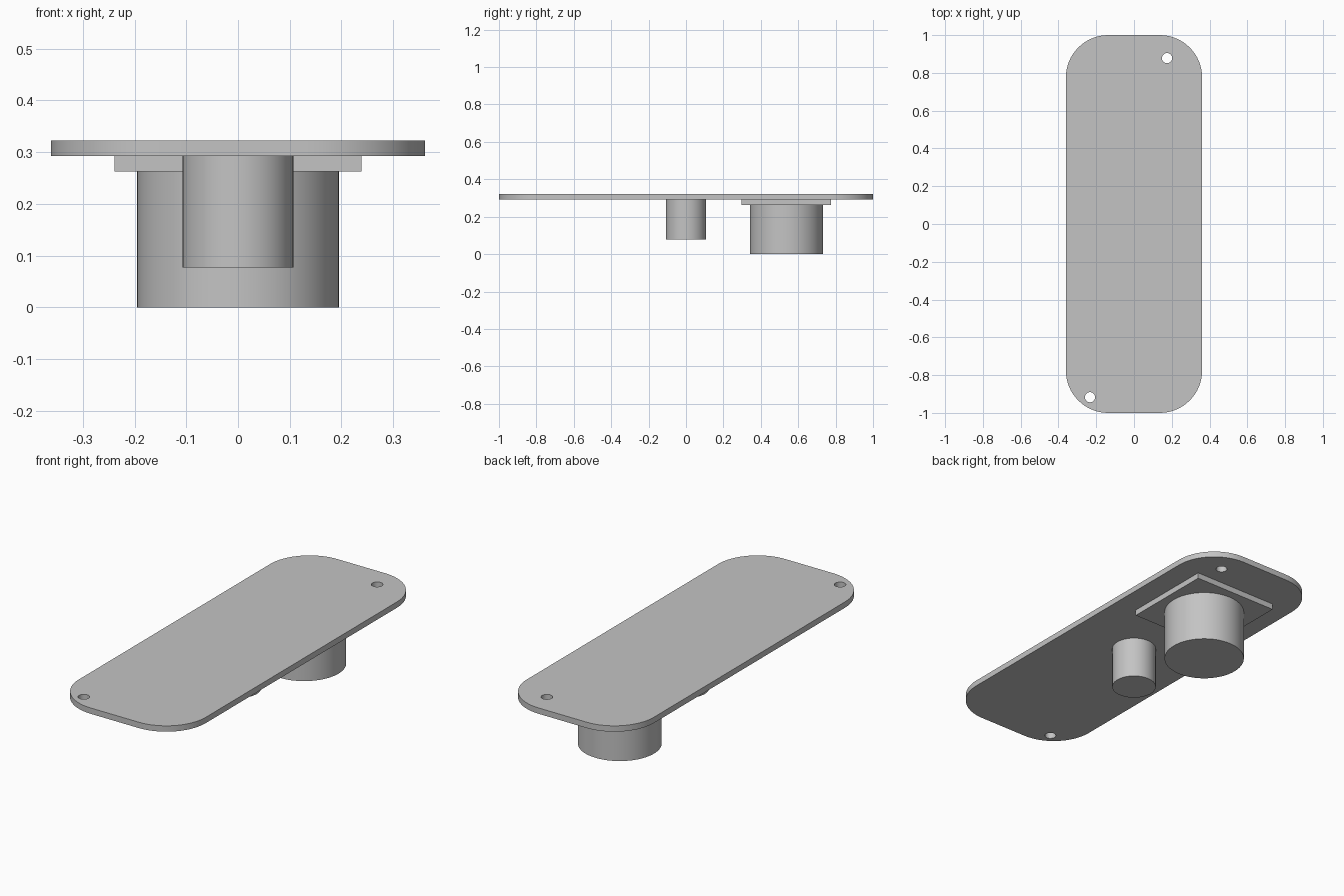
import bpy
import bmesh
from math import radians

cube = bpy.data.objects.get("Cube")
if cube:
    bpy.data.objects.remove(cube, do_unlink=True)

grey = bpy.data.materials.new("plain grey")
grey.use_nodes = True
colour = (0.55, 0.55, 0.55, 1)
grey.diffuse_color = colour
grey.node_tree.nodes["Principled BSDF"].inputs["Base Color"].default_value = colour

PLATE_BOTTOM, PLATE_TOP = 0.292, 0.322
PAD_BOTTOM = 0.262
KNOB_Y = 0.537


def finish(obj, name):
    obj.name = obj.data.name = name
    obj.data.materials.clear()
    obj.data.materials.append(grey)
    return obj


def smooth(obj):
    bpy.ops.object.select_all(action="DESELECT")
    obj.select_set(True)
    bpy.context.view_layer.objects.active = obj
    bpy.ops.object.shade_smooth_by_angle(angle=radians(30))


def box(name, size, y, low, high):
    bpy.ops.mesh.primitive_cube_add(size=1, location=(0, y, (low + high) / 2))
    obj = bpy.context.object
    obj.scale = (size[0], size[1], high - low)
    bpy.ops.object.transform_apply(location=False, rotation=False)
    return finish(obj, name)


def cylinder(name, radius, x, y, low, high, sides=64):
    bpy.ops.mesh.primitive_cylinder_add(
        vertices=sides, radius=radius, depth=high - low,
        location=(x, y, (low + high) / 2))
    return finish(bpy.context.object, name)


# Cover plate with rounded corners
plate = box("cover_plate", (0.722, 2), 0, PLATE_BOTTOM, PLATE_TOP)
bm = bmesh.new()
bm.from_mesh(plate.data)
upright = [e for e in bm.edges
           if abs(e.verts[0].co.z - e.verts[1].co.z) > 0.01]
bmesh.ops.bevel(bm, geom=upright, offset=0.225, segments=16,
                profile=0.5, affect="EDGES")
bm.to_mesh(plate.data)
bm.free()

# Screw holes through two opposite corners
for x, y in ((0.175, 0.878), (-0.233, -0.917)):
    cutter = cylinder("hole_cutter", 0.027, x, y, PLATE_BOTTOM - 0.1, PLATE_TOP + 0.1, 32)
    cutter.hide_render = True
    hole = plate.modifiers.new("screw_hole", "BOOLEAN")
    hole.operation = "DIFFERENCE"
    hole.solver = "EXACT"
    hole.object = cutter
    bpy.context.view_layer.objects.active = plate
    bpy.ops.object.modifier_apply(modifier=hole.name)
    bpy.data.objects.remove(cutter, do_unlink=True)
smooth(plate)

# Square mounting pad, large round body and small centre post
box("mounting_pad", (0.478, 0.478), KNOB_Y, PAD_BOTTOM, PLATE_BOTTOM)
smooth(cylinder("round_body", 0.195, 0, KNOB_Y, 0, PAD_BOTTOM))
smooth(cylinder("centre_post", 0.107, 0, 0, 0.077, PLATE_BOTTOM))
